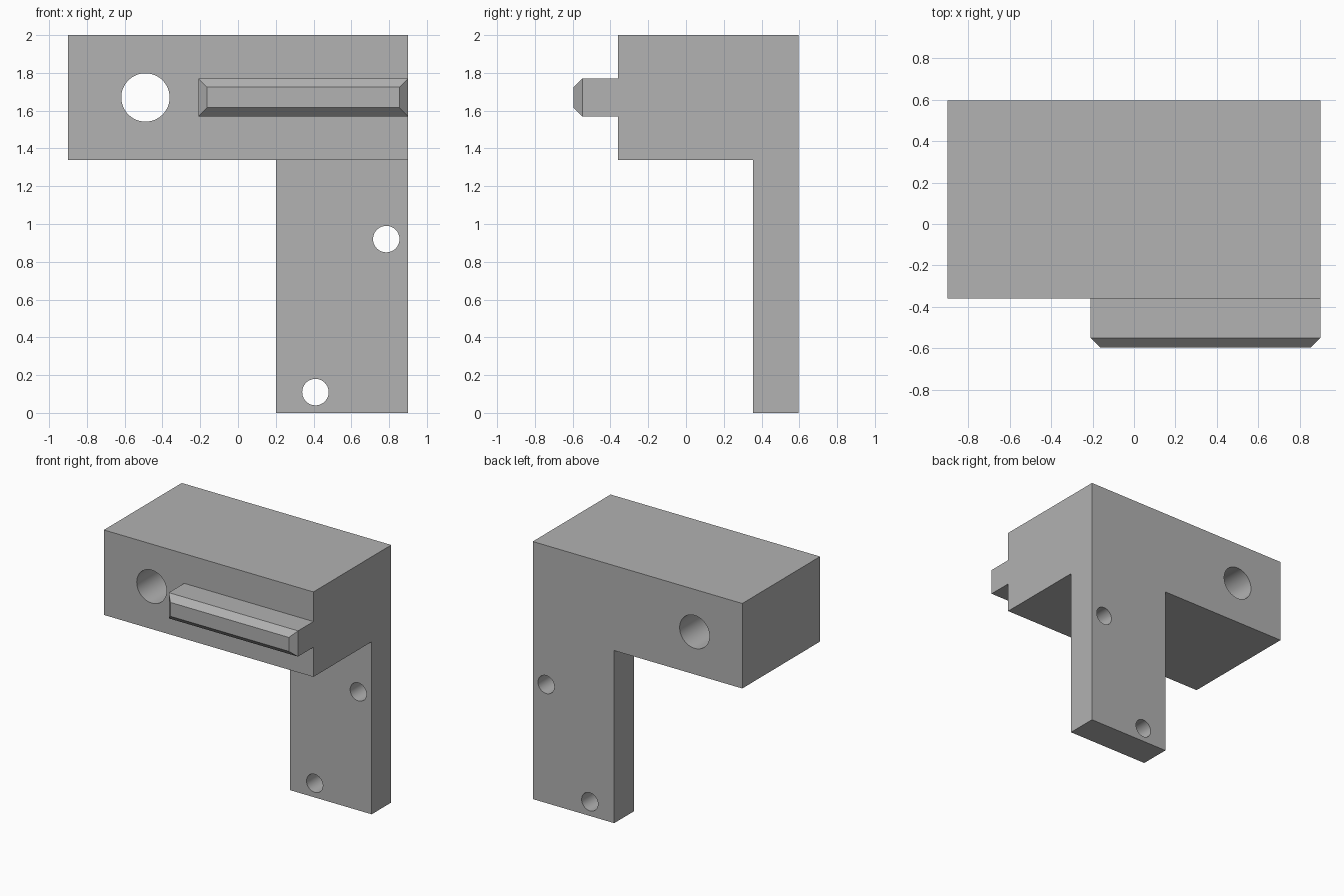
import bpy, bmesh, math
from mathutils import Matrix

cube = bpy.data.objects.get("Cube")
if cube:
    bpy.data.objects.remove(cube, do_unlink=True)

grey = bpy.data.materials.new("plain_grey")
grey.use_nodes = True
colour = (0.445, 0.445, 0.445, 1)
grey.diffuse_color = colour
grey.node_tree.nodes["Principled BSDF"].inputs["Base Color"].default_value = colour

FRONT, BACK = -0.36, 0.595


def make_object(name, bm):
    bmesh.ops.recalc_face_normals(bm, faces=bm.faces)
    mesh = bpy.data.meshes.new(name)
    bm.to_mesh(mesh)
    bm.free()
    mesh.materials.append(grey)
    obj = bpy.data.objects.new(name, mesh)
    bpy.context.collection.objects.link(obj)
    return obj


def box(low, high):
    bm = bmesh.new()
    bmesh.ops.create_cube(bm, size=1)
    for v in bm.verts:
        v.co = [a + (c + 0.5) * (b - a) for a, b, c in zip(low, high, v.co)]
    return bm


def cut(obj, cutter):
    cutter.hide_render = True
    mod = obj.modifiers.new("cut", 'BOOLEAN')
    mod.operation = 'DIFFERENCE'
    mod.solver = 'EXACT'
    mod.object = cutter
    bpy.context.view_layer.objects.active = obj
    bpy.ops.object.modifier_apply(modifier=mod.name)
    bpy.data.objects.remove(cutter, do_unlink=True)


# L-shaped bracket: the front outline extruded to full depth
outline = [(-0.9, 2), (-0.9, 1.34), (0.2, 1.34), (0.2, 0), (0.9, 0), (0.9, 2)]
bm = bmesh.new()
face = bm.faces.new([bm.verts.new((x, FRONT, z)) for x, z in outline])
grown = bmesh.ops.extrude_face_region(bm, geom=[face])["geom"]
verts = [g for g in grown if isinstance(g, bmesh.types.BMVert)]
bmesh.ops.translate(bm, verts=verts, vec=(0, BACK - FRONT, 0))
bracket = make_object("bracket_body", bm)

# Thin the leg down to a plate at the back
cut(bracket, make_object("leg_relief", box((0, -0.6, -0.2), (1.1, 0.355, 1.34))))

# Through holes: one large in the block, two small in the leg
for x, z, radius in [(-0.49, 1.67, 0.128), (0.785, 0.92, 0.07), (0.41, 0.11, 0.07)]:
    bm = bmesh.new()
    bmesh.ops.create_cone(bm, cap_ends=True, segments=64, radius1=radius, radius2=radius,
                          depth=2, matrix=Matrix.Translation((x, 0, z))
                          @ Matrix.Rotation(math.pi / 2, 4, 'X'))
    cut(bracket, make_object("hole_cutter", bm))

# Front rail with a chamfered nose; open where it joins the block
bm = box((-0.21, -0.595, 1.57), (0.9, FRONT, 1.77))
bm.normal_update()
bmesh.ops.delete(bm, geom=[f for f in bm.faces if f.normal.y > 0.9], context='FACES_ONLY')
nose = [e for e in bm.edges if all(v.co.y < -0.5 for v in e.verts)]
bmesh.ops.bevel(bm, geom=nose, offset=0.046, segments=1, affect='EDGES')
rail = make_object("front_rail", bm)

# Round hole walls shade smoothly, all other edges stay sharp
for obj in (bracket, rail):
    bpy.ops.object.select_all(action='DESELECT')
    obj.select_set(True)
    bpy.context.view_layer.objects.active = obj
    bpy.ops.object.shade_smooth_by_angle(angle=math.radians(30))
